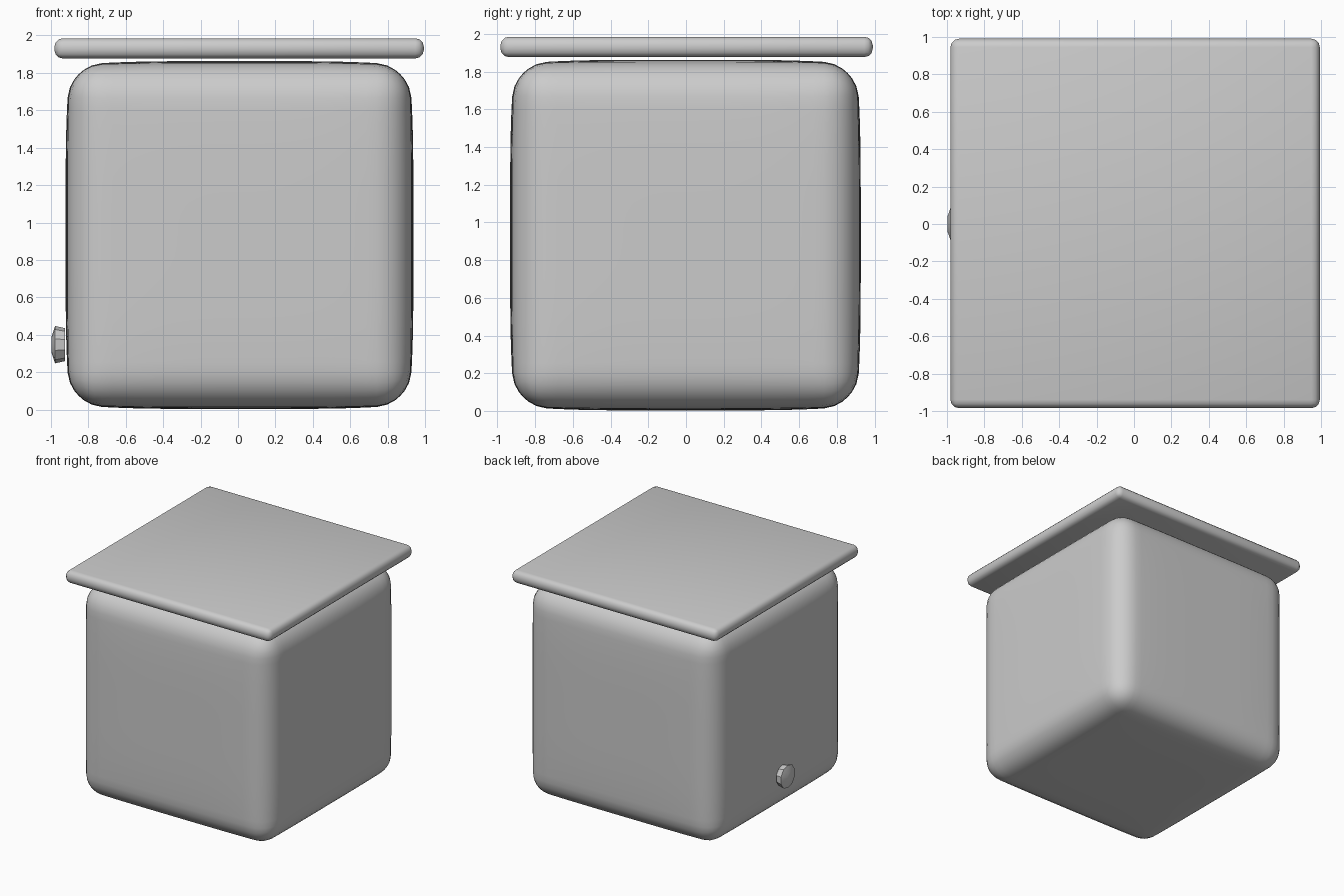
import bpy, bmesh, math
from mathutils import Vector

if "Cube" in bpy.data.objects:
    bpy.data.objects.remove(bpy.data.objects["Cube"])


def finish(bm, name, loc, angle):
    bmesh.ops.recalc_face_normals(bm, faces=bm.faces)
    mesh = bpy.data.meshes.new(name)
    bm.to_mesh(mesh)
    bm.free()
    ob = bpy.data.objects.new(name, mesh)
    bpy.context.collection.objects.link(ob)
    ob.location = loc
    bpy.ops.object.select_all(action='DESELECT')
    ob.select_set(True)
    bpy.context.view_layer.objects.active = ob
    bpy.ops.object.shade_smooth_by_angle(angle=math.radians(angle))
    return ob


# Body: rounded cube with gently bulging sides
H, R, BULGE = 0.905, 0.17, 0.025
bm = bmesh.new()
bmesh.ops.create_cube(bm, size=2 * H)
bmesh.ops.subdivide_edges(bm, edges=bm.edges[:], cuts=31, use_grid_fill=True)
for v in bm.verts:
    inner = Vector([max(-(H - R), min(H - R, c)) for c in v.co])
    p = inner + (v.co - inner).normalized() * R
    u = p / H
    k = [1 - u[i] ** 4 for i in range(3)]
    v.co = [p[i] + BULGE * u[i] * k[i - 1] * k[i - 2] for i in range(3)]
finish(bm, "body", (0.008, -0.003, 0.933), 60)

# Lid: thin slab with rounded edges
bm = bmesh.new()
bmesh.ops.create_cube(bm, size=1)
bmesh.ops.scale(bm, vec=(1.975, 1.975, 0.108), verts=bm.verts)
bmesh.ops.bevel(bm, geom=bm.edges[:], offset=0.045, segments=3,
                profile=0.5, affect='EDGES')
finish(bm, "lid", (0.006, 0.003, 1.931), 40)

# Knob: small faceted domed disc on the left side
bm = bmesh.new()
SIDES = 10
profile = [(-0.925, 0.088), (-0.978, 0.1), (-0.998, 0.04)]
rings = []
for x, r in profile:
    rings.append([bm.verts.new((x, r * math.sin(a), r * math.cos(a)))
                  for a in (2 * math.pi * i / SIDES for i in range(SIDES))])
for a, b in zip(rings, rings[1:]):
    for i in range(SIDES):
        j = (i + 1) % SIDES
        bm.faces.new((a[i], a[j], b[j], b[i]))
bm.faces.new(rings[0])
bm.faces.new(rings[-1])
finish(bm, "knob", (0, 0, 0.347), 35)
